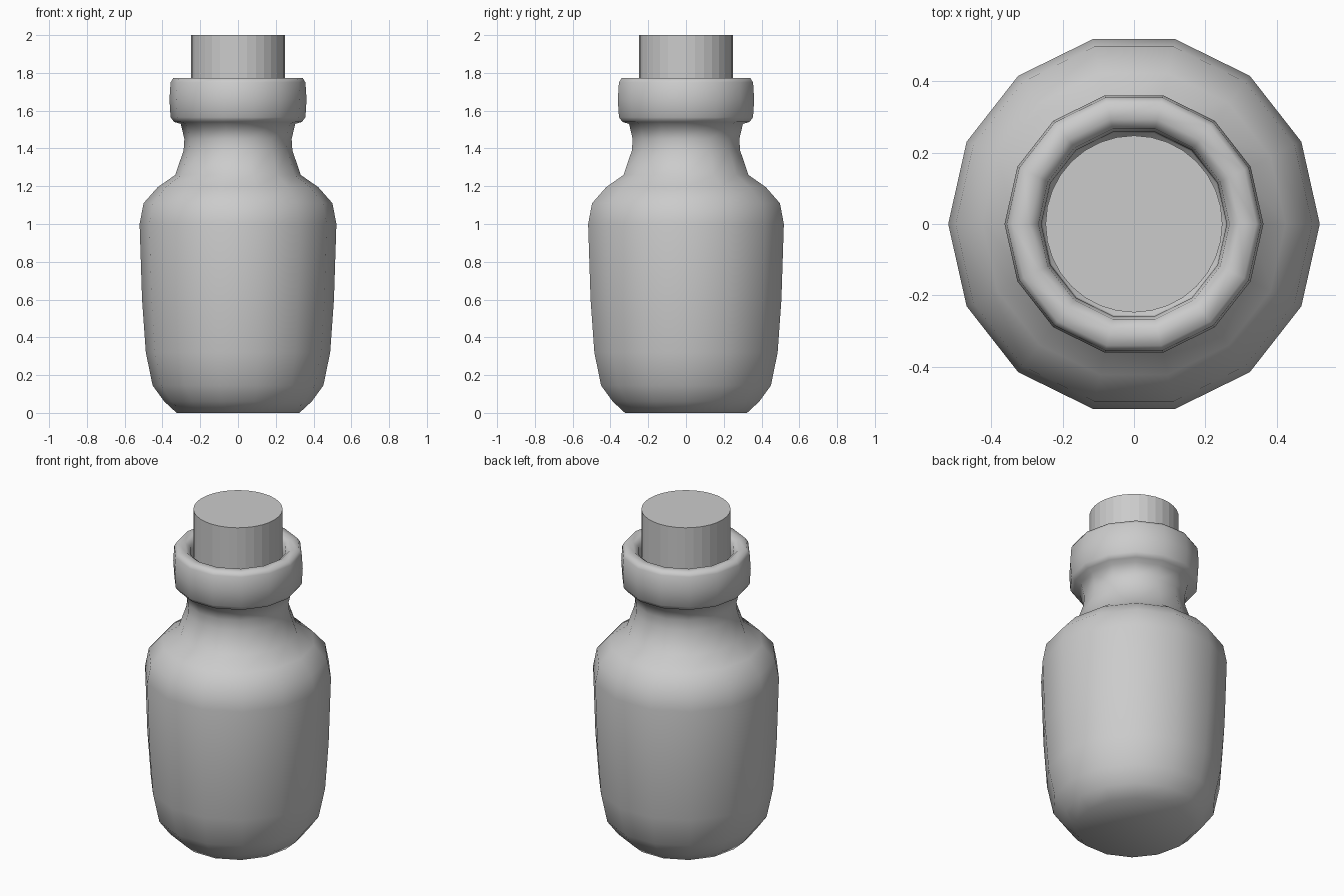
import bpy, bmesh, math

if "Cube" in bpy.data.objects:
    bpy.data.objects.remove(bpy.data.objects["Cube"])

SIDES = 14


def lathe(name, profile, sides, y_scale=1.0):
    """Revolve an (r, z) profile around z; r = 0 ends are closed with a fan."""
    bm = bmesh.new()
    rings = []
    for r, z in profile:
        if r == 0:
            rings.append([bm.verts.new((0, 0, z))] * sides)
        else:
            rings.append([bm.verts.new((r * math.cos(2 * math.pi * i / sides),
                                        r * y_scale * math.sin(2 * math.pi * i / sides), z))
                          for i in range(sides)])
    for a, b in zip(rings, rings[1:]):
        for i in range(sides):
            j = (i + 1) % sides
            bm.faces.new(list(dict.fromkeys((a[i], a[j], b[j], b[i]))))
    bmesh.ops.recalc_face_normals(bm, faces=bm.faces[:])
    mesh = bpy.data.meshes.new(name)
    bm.to_mesh(mesh)
    bm.free()
    ob = bpy.data.objects.new(name, mesh)
    bpy.context.collection.objects.link(ob)
    return ob


# Bottle: rounded base, swelling body, shoulder, neck, collar and inner bore
bottle = lathe("bottle", [
    (0, 0.0), (0.325, 0.0), (0.39, 0.06), (0.452, 0.145), (0.488, 0.32),
    (0.508, 0.60), (0.521, 1.0), (0.50, 1.11), (0.425, 1.195), (0.332, 1.26),
    (0.288, 1.39), (0.284, 1.45), (0.303, 1.53),
    (0.338, 1.54), (0.357, 1.565), (0.363, 1.66), (0.357, 1.75), (0.343, 1.772),
    (0.295, 1.772), (0.268, 1.75), (0.26, 1.69), (0.256, 1.55), (0, 1.52),
], SIDES, 1.02)
for p in bottle.data.polygons:
    p.use_smooth = True

# Cork stopper: flat-shaded cylinder seated in the neck
bpy.ops.mesh.primitive_cylinder_add(vertices=32, radius=0.248, depth=0.44, location=(0, 0, 1.78))
bpy.context.object.name = "cork_stopper"
